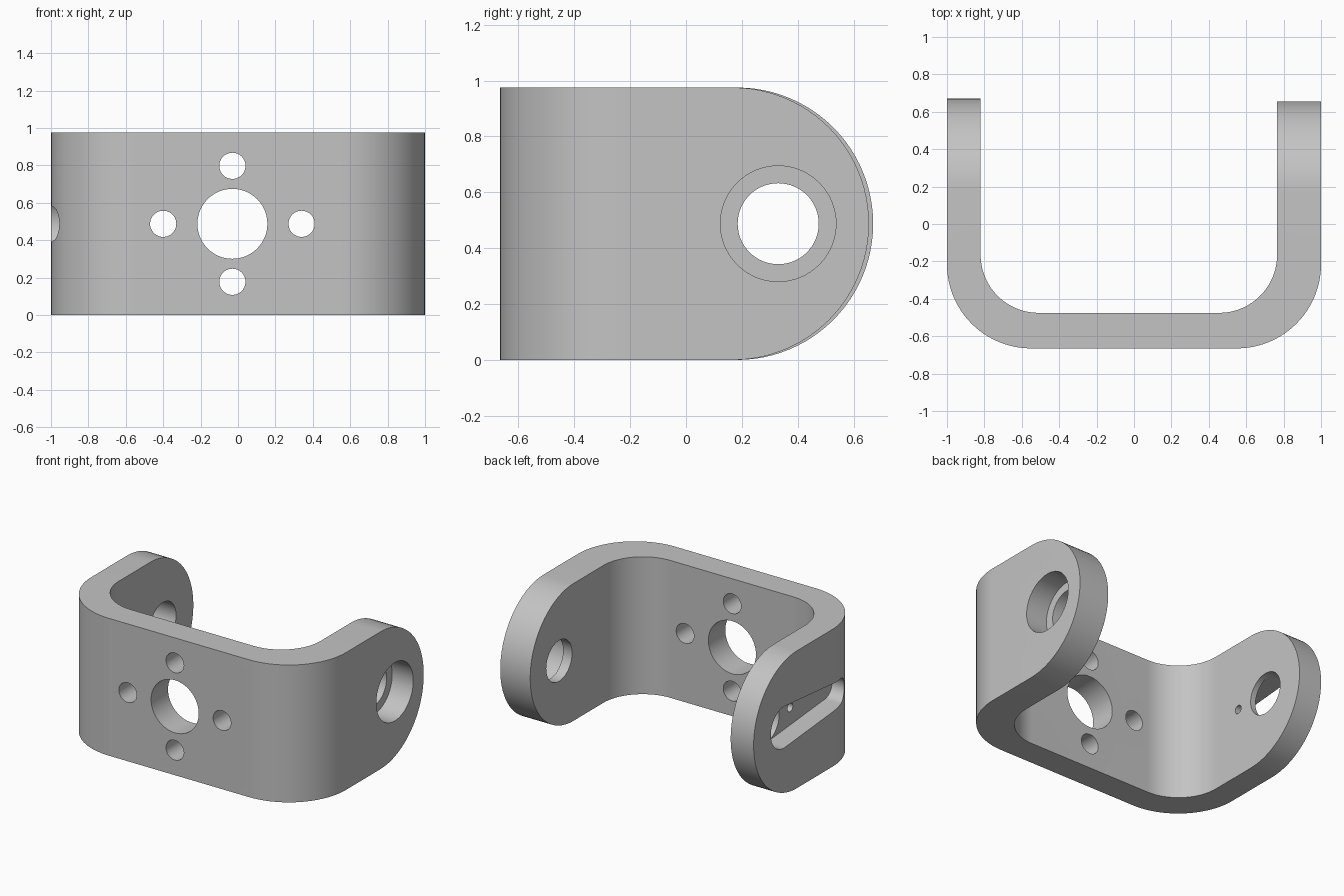
import bpy, bmesh
from math import sin, cos, pi, radians, asin
from mathutils import Vector

if "Cube" in bpy.data.objects:
    bpy.data.objects.remove(bpy.data.objects["Cube"])

H = 0.975            # bracket height
MID = H / 2
HOLE_Y = 0.33        # pivot axis position


def arc(cx, cy, r, a0, a1, n=24):
    """Points on an arc, angles in degrees."""
    return [(cx + r * cos(radians(a0 + (a1 - a0) * i / n)),
             cy + r * sin(radians(a0 + (a1 - a0) * i / n))) for i in range(n + 1)]


def circle(cx, cy, r, n=64):
    return arc(cx, cy, r, 0, 360, n)[:-1]


def prism(name, pts, axis, lo, hi):
    """Extrude a closed outline along an axis from lo to hi."""
    place = {"x": lambda p, d: Vector((d, p[0], p[1])),
             "y": lambda p, d: Vector((p[0], d, p[1])),
             "z": lambda p, d: Vector((p[0], p[1], d))}[axis]
    bm = bmesh.new()
    face = bm.faces.new([bm.verts.new(place(p, lo)) for p in pts])
    shift = place((0, 0), hi - lo)
    new = bmesh.ops.extrude_face_region(bm, geom=[face])["geom"]
    bmesh.ops.translate(bm, vec=shift, verts=[v for v in new if isinstance(v, bmesh.types.BMVert)])
    if len(bm.faces) == len(pts) + 1:
        bm.faces.new(face.verts) if face.is_valid is False else None
    bmesh.ops.recalc_face_normals(bm, faces=bm.faces)
    mesh = bpy.data.meshes.new(name)
    bm.to_mesh(mesh)
    bm.free()
    obj = bpy.data.objects.new(name, mesh)
    bpy.context.collection.objects.link(obj)
    return obj


def cut(body, pts, axis, lo, hi):
    """Subtract an extruded outline from the body."""
    cutter = prism("cutter", pts, axis, lo, hi)
    cutter.hide_render = True
    mod = body.modifiers.new("cut", "BOOLEAN")
    mod.operation = "DIFFERENCE"
    mod.solver = "EXACT"
    mod.object = cutter
    bpy.context.view_layer.update()
    result = body.evaluated_get(bpy.context.evaluated_depsgraph_get())
    mesh = bpy.data.meshes.new_from_object(result)
    body.modifiers.clear()
    body.data = mesh
    bpy.data.objects.remove(cutter)


# U-shaped bracket: outer bends, then inner bends
R_OUT, R_IN = 0.45, 0.31
BACK, FRONT, INNER = 0.72, -0.665, -0.475
LEFT_IN, RIGHT_IN = 0.765, -0.82
outline = [(-1, BACK)]
outline += arc(-1 + R_OUT, FRONT + R_OUT, R_OUT, 180, 270)
outline += arc(1 - R_OUT, FRONT + R_OUT, R_OUT, 270, 360)
outline += [(1, BACK), (LEFT_IN, BACK)]
outline += arc(LEFT_IN - R_IN, INNER + R_IN, R_IN, 360, 270)
outline += arc(RIGHT_IN + R_IN, INNER + R_IN, R_IN, 270, 180)
outline += [(RIGHT_IN, BACK)]
bracket = prism("bracket", outline, "z", 0, H)

# Rounded arm ends
for end, lo, hi in ((0.67, -1.1, -0.7), (0.655, 0.7, 1.1)):
    cy = end - MID
    scrap = arc(cy, MID, MID, 90, -90, 48)
    scrap += [(cy, -0.1), (1, -0.1), (1, H + 0.1), (cy, H + 0.1)]
    cut(bracket, scrap, "x", lo, hi)

# Front plate: centre hole and four screw holes
CX = -0.03
cut(bracket, circle(CX, MID, 0.187), "y", -0.8, -0.3)
for dx, dz in ((0.37, 0), (-0.37, 0), (0, 0.31), (0, -0.31)):
    cut(bracket, circle(CX + dx, MID + dz, 0.07, 40), "y", -0.8, -0.3)

# Left arm: pivot hole with a wide counterbore
cut(bracket, circle(HOLE_Y, MID, 0.145), "x", 0.6, 1.1)
cut(bracket, circle(HOLE_Y, MID, 0.207), "x", 0.835, 1.1)

# Right arm: pivot hole, pin hole and tapered lever pocket
cut(bracket, circle(HOLE_Y, MID, 0.147), "x", -1.1, -0.7)
cut(bracket, circle(0.06, MID, 0.03, 24), "x", -1.1, -0.7)
TIP_Y, R_BIG, R_TIP = -0.32, 0.147, 0.09
lean = asin((R_BIG - R_TIP) / (HOLE_Y - TIP_Y)) * 180 / pi
pocket = arc(HOLE_Y, MID, R_BIG, -90 - lean, 90 + lean, 40)
pocket += arc(TIP_Y, MID, R_TIP, 90 + lean, 270 - lean, 32)
cut(bracket, pocket, "x", -1.1, -0.86)

# Plain grey metal
grey = bpy.data.materials.new("grey metal")
grey.use_nodes = True
color = (0.55, 0.55, 0.55, 1)
grey.diffuse_color = color
grey.node_tree.nodes["Principled BSDF"].inputs["Base Color"].default_value = color
bracket.data.materials.clear()
bracket.data.materials.append(grey)

# Smooth bends and bores, sharp rims
bpy.ops.object.select_all(action="DESELECT")
bracket.select_set(True)
bpy.context.view_layer.objects.active = bracket
bpy.ops.object.shade_smooth_by_angle(angle=radians(30))
